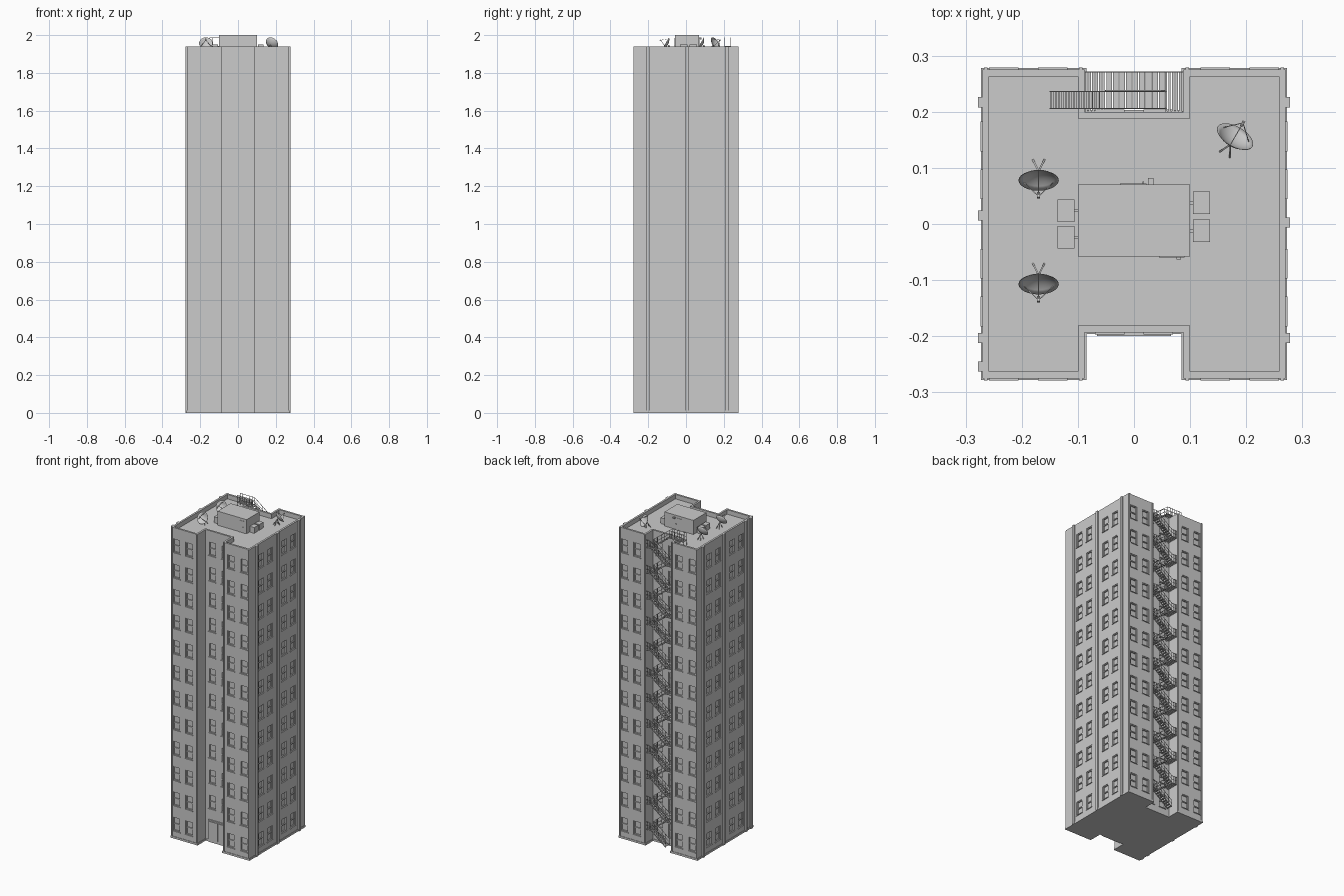
import bpy, bmesh, math
from mathutils import Vector, Matrix

if "Cube" in bpy.data.objects:
    bpy.data.objects.remove(bpy.data.objects["Cube"])

BASE, TOP, ROOF = 0.012, 1.94, 1.912
ROWS = [0.09 + 0.158 * i for i in range(12)]
WW, WH, DEPTH = 0.047, 0.086, 0.01


def make(name, bm, smooth=False):
    me = bpy.data.meshes.new(name)
    bm.to_mesh(me)
    bm.free()
    ob = bpy.data.objects.new(name, me)
    bpy.context.collection.objects.link(ob)
    if smooth:
        for p in me.polygons:
            p.use_smooth = True
    return ob


def box(bm, x0, x1, y0, y1, z0, z1, m=Matrix()):
    c = Matrix.Translation(((x0 + x1) / 2, (y0 + y1) / 2, (z0 + z1) / 2))
    s = Matrix.Diagonal((x1 - x0, y1 - y0, z1 - z0, 1))
    bmesh.ops.create_cube(bm, size=1, matrix=m @ c @ s)


def beam(bm, p, q, w, h=None):
    p, q = Vector(p), Vector(q)
    d = q - p
    m = Matrix.Translation(p) @ d.to_track_quat('Z', 'Y').to_matrix().to_4x4()
    h = h or w
    box(bm, -w / 2, w / 2, -h / 2, h / 2, 0, d.length, m)


# H-shaped footprint, counterclockwise from front left
half = [(0.088, -0.193), (0.088, -0.275), (0.27, -0.275), (0.27, 0.275), (0.088, 0.275), (0.088, 0.2)]
outline = [Vector(p) for p in half] + [Vector((-x, y)) for x, y in reversed(half)]


def offset(pts, d):
    out = []
    for i, p in enumerate(pts):
        a = (p - pts[i - 1]).normalized()
        b = (pts[(i + 1) % len(pts)] - p).normalized()
        out.append(p + d * Vector((a.y + b.y, -a.x - b.x)))
    return out


# Walls with recessed windows; frames gathered separately
walls, frames = bmesh.new(), bmesh.new()


def quad(bm, *pts):
    bm.faces.new([bm.verts.new(p) for p in pts])


def wall(p, q, centres, skip=0):
    d = (q - p).normalized()
    m = Matrix(((d.x, d.y, 0, p.x), (d.y, -d.x, 0, p.y), (0, 0, 1, 0), (0, 0, 0, 1)))
    # local axes: u along the wall, v outward, z up
    P = lambda u, v, z: m @ Vector((u, v, z))
    us = [0] + sorted(c + s * WW / 2 for c in centres for s in (-1, 1)) + [(q - p).length]
    zs = [BASE] + [r + s * WH / 2 for r in ROWS[skip:] for s in (-1, 1)] + [TOP]
    if not centres:
        zs = [BASE, TOP]
    for i in range(len(us) - 1):
        for j in range(len(zs) - 1):
            a, b, c, e = us[i], us[i + 1], zs[j], zs[j + 1]
            if not (i % 2 and j % 2):
                quad(walls, P(a, 0, c), P(b, 0, c), P(b, 0, e), P(a, 0, e))
                continue
            ring = [(a, c), (b, c), (b, e), (a, e)]
            quad(walls, *[P(u, -DEPTH, z) for u, z in ring])
            for k in range(4):
                (u0, z0), (u1, z1) = ring[k], ring[(k + 1) % 4]
                quad(walls, P(u0, 0, z0), P(u1, 0, z1), P(u1, -DEPTH, z1), P(u0, -DEPTH, z0))
            mid, t = (c + e) / 2, 0.004
            box(frames, a, a + t, -DEPTH, -0.003, c, e, m)
            box(frames, b - t, b, -DEPTH, -0.003, c, e, m)
            box(frames, a + t, b - t, -DEPTH, -0.003, e - t, e, m)
            box(frames, a + t, b - t, -DEPTH, -0.003, c, c + t, m)
            box(frames, a + t, b - t, -DEPTH, -0.004, mid - 0.003, mid + 0.003, m)
            box(frames, a - 0.003, b + 0.003, -DEPTH, 0.004, c - 0.004, c, m)  # sill


for i, p in enumerate(outline):
    q = outline[(i + 1) % len(outline)]
    c, d = (p + q) / 2, q - p
    if abs(d.y) > 0.3:      # long sides
        cs, skip = [0.275 + v for v in (-0.156, -0.071, 0.071, 0.156)], 0
    elif abs(d.x) < 0.01:   # notch cheeks
        cs, skip = [], 0
    elif abs(c.x) < 0.01:   # notch back walls
        cs, skip = [0.088 - 0.043, 0.088 + 0.043], 1 if c.y < 0 else 0
    else:                   # wing fronts
        cs, skip = [abs(abs(x) - abs(p.x)) for x in (0.232, 0.145)], 0
    wall(p, q, sorted(cs), skip)
bmesh.ops.remove_doubles(walls, verts=walls.verts, dist=1e-5)
make("walls", walls)
make("window_frames", frames)

# Parapet cap, inner faces and roof deck
bm = bmesh.new()
inner = offset(outline, -0.012)
n = len(outline)
for i in range(n):
    j = (i + 1) % n
    quad(bm, (*outline[i], TOP), (*outline[j], TOP), (*inner[j], TOP), (*inner[i], TOP))
    quad(bm, (*inner[i], TOP), (*inner[j], TOP), (*inner[j], ROOF), (*inner[i], ROOF))
quad(bm, *[(*p, ROOF) for p in inner])
make("roof", bm)

# Base slab
bm = bmesh.new()
lip = offset(outline, 0.003)
quad(bm, *[(*p, 0) for p in reversed(lip)])
quad(bm, *[(*p, BASE) for p in lip])
for i in range(n):
    j = (i + 1) % n
    quad(bm, (*lip[i], 0), (*lip[j], 0), (*lip[j], BASE), (*lip[i], BASE))
make("base_slab", bm)

# Vertical side ducts
bm = bmesh.new()
for s, ys in ((1, (0.217, 0.003, -0.203)), (-1, (0.217, 0.015, -0.203, -0.254))):
    for y in ys:
        x0, x1 = sorted((s * 0.265, s * 0.278))
        box(bm, x0, x1, y - 0.009, y + 0.009, 0, TOP)
make("side_ducts", bm)

# Corner drain pipes
bm = bmesh.new()
for x in (-0.264, -0.095, 0.095, 0.264):
    for y in (-0.276, 0.276):
        box(bm, x - 0.003, x + 0.003, y - 0.003, y + 0.003, 0, TOP)
make("drain_pipes", bm)

# Front entrance: surround and two leaves
bm = bmesh.new()
for s in (-1, 1):
    box(bm, *sorted((s * 0.066, s * 0.058)), -0.2, -0.188, BASE, 0.138)
    box(bm, *sorted((s * 0.001, s * 0.057)), -0.2, -0.191, BASE, 0.128)
    box(bm, *sorted((s * 0.006, s * 0.009)), -0.192, -0.187, 0.055, 0.085)
box(bm, -0.066, 0.066, -0.2, -0.186, 0.13, 0.138)
box(bm, -0.066, 0.066, -0.2, -0.18, 0, 0.016)
make("entrance", bm)

# Rooftop stair house with doors and lamp
bm = bmesh.new()
box(bm, -0.1, 0.1, -0.058, 0.07, ROOF, 2.0)
make("roof_house", bm)
bm = bmesh.new()
box(bm, -0.025, 0.022, 0.068, 0.072, ROOF, 1.985)
box(bm, 0.015, 0.018, 0.07, 0.076, 1.945, 1.95)
box(bm, 0.045, 0.09, -0.06, -0.057, ROOF, 1.985)
box(bm, 0.076, 0.084, -0.063, -0.058, 1.945, 1.948)
box(bm, 0.025, 0.035, 0.07, 0.082, 1.98, 1.988)
make("roof_doors", bm)

# Air conditioning units
bm = bmesh.new()
for x, y in ((-0.121, 0.024), (-0.121, -0.024), (0.12, 0.038), (0.12, -0.012)):
    box(bm, x - 0.015, x + 0.015, y - 0.02, y + 0.02, ROOF + 0.004, 1.95)
    box(bm, x - 0.012, x + 0.012, y - 0.017, y + 0.017, ROOF, ROOF + 0.004)
    box(bm, *sorted((x, math.copysign(0.098, x))), y - 0.003, y + 0.003, 1.925, 1.931)
make("air_units", bm)

# Satellite dishes with feed struts and stand
for k, (x, y, a) in enumerate(((-0.17, 0.09, 0), (-0.17, -0.095, 0), (0.174, 0.145, 150))):
    M = Matrix.Translation((x, y, 1.95)) @ Matrix.Rotation(math.radians(a), 4, 'Z')
    T = M @ Matrix.Rotation(math.radians(60), 4, 'X')
    bm = bmesh.new()
    prof = [bm.verts.new((0.036 * t / 5, 0, 0.014 * (t / 5) ** 2)) for t in range(6)]
    edges = [bm.edges.new(prof[i:i + 2]) for i in range(5)]
    bmesh.ops.spin(bm, geom=prof + edges, cent=(0, 0, 0), axis=(0, 0, 1), angle=math.tau, steps=24)
    bmesh.ops.remove_doubles(bm, verts=bm.verts, dist=1e-5)
    bmesh.ops.recalc_face_normals(bm, faces=bm.faces)
    bm.transform(T)
    ob = make(f"dish_{k}", bm, True)
    ob.modifiers.new("thickness", 'SOLIDIFY').thickness = 0.001
    bm = bmesh.new()
    for t in range(3):
        g = math.tau * t / 3 + math.pi / 2
        beam(bm, T @ Vector((0.03 * math.cos(g), 0.03 * math.sin(g), 0.01)), T @ Vector((0, 0, 0.047)), 0.0015)
    beam(bm, T @ Vector((0, 0, 0.04)), T @ Vector((0, 0, 0.05)), 0.005)
    for s in (-1, 1):
        beam(bm, M @ Vector((0, 0.004, -0.002)), M @ Vector((s * 0.01, 0.024, ROOF - 1.95)), 0.003)
        beam(bm, M @ Vector((0, 0.004, -0.002)), M @ Vector((s * 0.01, -0.006, ROOF - 1.95)), 0.003)
    make(f"dish_stand_{k}", bm)

# Fire escape: switchback flights with railings
esc = bmesh.new()
XL, XR, YI, YM, YO = -0.05, 0.055, 0.206, 0.236, 0.271
RAIL = 0.044


def rail(p, q, posts):
    p, q = Vector(p), Vector(q)
    up = Vector((0, 0, RAIL))
    beam(esc, p + up, q + up, 0.002)
    beam(esc, p + up / 2, q + up / 2, 0.0015)
    for i in range(posts):
        b = p.lerp(q, i / (posts - 1))
        beam(esc, b, b + up, 0.0015)


def flight(xa, za, xb, zb, y0, y1):
    for y in (y0, y1):
        beam(esc, (xa, y, za), (xb, y, zb), 0.002, 0.006)
        rail((xa, y, za), (xb, y, zb), 5)
    for i in range(9):
        t = (i + 0.5) / 9
        x, z = xa + (xb - xa) * t, za + (zb - za) * t
        box(esc, x - 0.005, x + 0.005, y0, y1, z - 0.001, z + 0.001)


def landing(x0, x1, y0, y1, z):
    c = max(4, round((x1 - x0) / 0.006))
    for i in range(c):
        x = x0 + (x1 - x0) * i / c
        box(esc, x, x + 0.004, y0, y1, z - 0.001, z + 0.001)
    for y in (y0, y1):
        box(esc, x0, x1, y - 0.001, y + 0.001, z - 0.004, z + 0.001)


level = lambda k: 0.022 + 0.16 * k
for k in range(12):
    z0, z1 = level(k), level(k + 1)
    zm = (z0 + z1) / 2
    flight(XL, z0, XR, zm, YM + 0.002, YO)
    landing(XR, 0.087, 0.2, YO, zm)
    rail((XR, YO, zm), (0.086, YO, zm), 4)
    flight(XR, zm, XL, z1, YI, YM)
    if k < 11:
        landing(-0.087, XL, 0.2, YO, z1)
        rail((-0.086, YO, z1), (XL, YO, z1), 4)
# Walkway over the parapet on to the roof
landing(-0.15, XL, YI, YM, level(12))
for y in (YI, YM):
    rail((-0.15, y, level(12)), (XL, y, level(12)), 7)
    beam(esc, (-0.149, y, ROOF), (-0.149, y, level(12)), 0.002)
make("fire_escape", esc)
